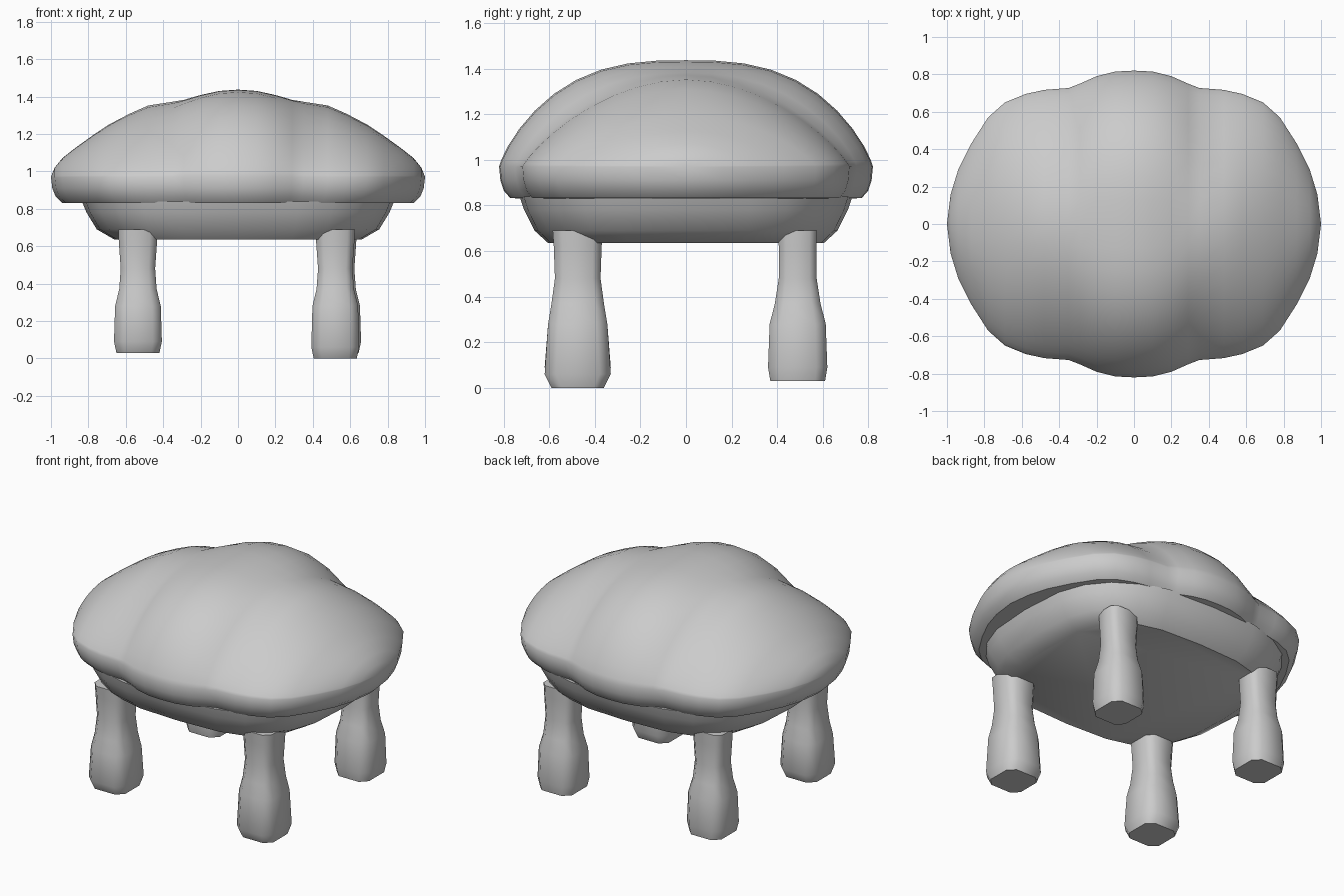
import bpy, bmesh, math

if "Cube" in bpy.data.objects:
    bpy.data.objects.remove(bpy.data.objects["Cube"])


def finish(name, bm, angle):
    bmesh.ops.recalc_face_normals(bm, faces=bm.faces)
    mesh = bpy.data.meshes.new(name)
    bm.to_mesh(mesh)
    bm.free()
    obj = bpy.data.objects.new(name, mesh)
    bpy.context.collection.objects.link(obj)
    bpy.ops.object.select_all(action='DESELECT')
    obj.select_set(True)
    bpy.context.view_layer.objects.active = obj
    bpy.ops.object.shade_smooth_by_angle(angle=math.radians(angle))
    return obj


def loft(name, rings, angle):
    bm = bmesh.new()
    loops = [[bm.verts.new(p) for p in ring] for ring in rings]
    n = len(loops[0])
    for a, b in zip(loops, loops[1:]):
        for i in range(n):
            j = (i + 1) % n
            bm.faces.new((a[i], a[j], b[j], b[i]))
    bm.faces.new(loops[0])
    bm.faces.new(loops[-1])
    return finish(name, bm, angle)


# Cushion: half of the stations as (x, half depth, crest height, fullness)
RIM = 0.97
half = [(0, .82, 1.437, 2.8), (.1, .815, 1.43, 2.8), (.2, .79, 1.408, 2.65),
        (.29, .75, 1.382, 2.35), (.35, .727, 1.372, 1.95), (.48, .717, 1.352, 1.9),
        (.58, .695, 1.308, 1.95), (.69, .65, 1.25, 2.05), (.78, .57, 1.19, 2.1),
        (.87, .43, 1.125, 2.1), (.94, .29, 1.07, 2.1), (.98, .16, 1.02, 2.1), (1, 0, RIM, 2.1)]
stations = [(-x, w, h, a) for x, w, h, a in half[:0:-1]] + half
bm = bmesh.new()
rows = []
N = 20
for x, w, h, a in stations:
    b = .80 if a > 2.1 else .85
    row = []
    for i in range(N + 1):
        v = math.sin(math.pi * (i / N - .5))
        f = max(0, 1 - abs(v) ** a) ** b
        row.append(bm.verts.new((x, w * v, RIM + (h - RIM) * f)))
    rows.append(row)
for r, s in zip(rows, rows[1:]):
    for i in range(N):
        bm.faces.new((r[i], r[i + 1], s[i + 1], s[i]))
bmesh.ops.remove_doubles(bm, verts=bm.verts, dist=1e-4)
bmesh.ops.dissolve_degenerate(bm, edges=bm.edges, dist=1e-5)

# Rounded rim rolled under the cushion, closed by a flat underside
edges = [e for e in bm.edges if e.is_boundary]
prev = 1.0
for z, s in ((.91, .993), (.865, .975), (.832, .94), (.83, .85), (.83, .0001)):
    new = bmesh.ops.extrude_edge_only(bm, edges=edges)['geom']
    for v in new:
        if isinstance(v, bmesh.types.BMVert):
            v.co.x *= s / prev
            v.co.y *= s / prev
            v.co.z = z
    edges = [e for e in new if isinstance(e, bmesh.types.BMEdge) and e.is_boundary]
    prev = s
bmesh.ops.remove_doubles(bm, verts=bm.verts, dist=5e-4)
finish("cushion", bm, 40)


# Tapered seat base with rounded corners
def squircle(a, b, z, n, count=24):
    pts = []
    for i in range(count):
        t = 2 * math.pi * i / count
        c, s = math.cos(t), math.sin(t)
        pts.append((a * math.copysign(abs(c) ** (2 / n), c),
                    b * math.copysign(abs(s) ** (2 / n), s), z))
    return pts


loft("seat_base", [squircle(.835, .73, .84, 2.8), squircle(.81, .71, .78, 2.9),
                   squircle(.755, .665, .69, 3), squircle(.66, .605, .635, 3.2)], 35)


# Legs: narrow waist and swollen foot, chamfered square section
def leg(name, cx, cy, foot, hy):
    hx = (.105, .102, .092, .1, .122, .128, .115)
    zs = (.69, .62, .48, .37, .28, foot + .06, foot)
    rings = []
    for z, a, b in zip(zs, hx, hy):
        c = .38 * min(a, b)
        rings.append([(cx + x, cy + y, z) for x, y in (
            (a, b - c), (a - c, b), (c - a, b), (-a, b - c),
            (-a, c - b), (c - a, -b), (a - c, -b), (a, c - b))])
    loft(name, rings, 50)


broad = (.11, .105, .1, .115, .13, .145, .115)
slim = (.085, .083, .083, .1, .123, .13, .12)
leg("front_right_leg", .52, -.475, 0, broad)
leg("front_left_leg", -.535, -.475, .03, broad)
leg("back_right_leg", .53, .49, .03, slim)
leg("back_left_leg", -.535, .49, .03, slim)
